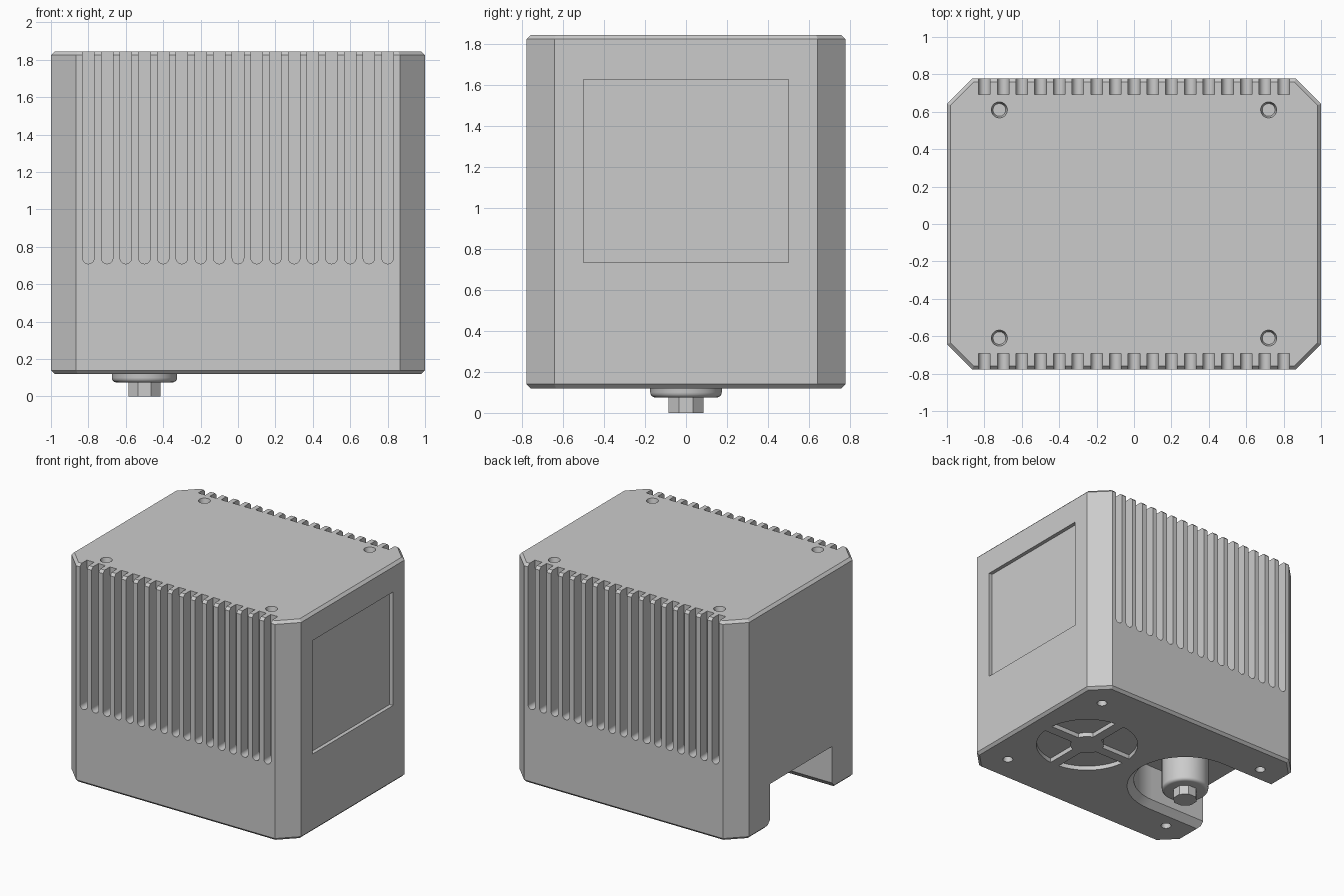
import bpy, bmesh
from math import sin, cos, pi, radians, asin

if "Cube" in bpy.data.objects:
    bpy.data.objects.remove(bpy.data.objects["Cube"])

grey = bpy.data.materials.new("housing grey")
grey.use_nodes = True
GREY = (0.6, 0.6, 0.6, 1)
grey.diffuse_color = GREY
grey.node_tree.nodes["Principled BSDF"].inputs["Base Color"].default_value = GREY

BOTTOM, TOP, HALF_X, HALF_Y = 0.12, 1.845, 1.0, 0.778
EDGE = 0.02


def loft(bm, rings):
    """Close a solid through rings of equally many points."""
    loops = [[bm.verts.new(p) for p in ring] for ring in rings]
    n = len(loops[0])
    for a, b in zip(loops, loops[1:]):
        for i in range(n):
            j = (i + 1) % n
            bm.faces.new((a[i], a[j], b[j], b[i]))
    bm.faces.new(loops[0][::-1])
    bm.faces.new(loops[-1])


def circle(x, y, z, r, n=32):
    return [(x + r * cos((i + 0.5) * 2 * pi / n),
             y + r * sin((i + 0.5) * 2 * pi / n), z) for i in range(n)]


def finish(name, bm):
    bmesh.ops.recalc_face_normals(bm, faces=bm.faces)
    mesh = bpy.data.meshes.new(name)
    bm.to_mesh(mesh)
    bm.free()
    mesh.materials.append(grey)
    ob = bpy.data.objects.new(name, mesh)
    bpy.context.collection.objects.link(ob)
    return ob


def smooth(ob):
    bpy.ops.object.select_all(action='DESELECT')
    ob.select_set(True)
    bpy.context.view_layer.objects.active = ob
    bpy.ops.object.shade_smooth_by_angle(angle=radians(30))


def cut(target, name, bm):
    cutter = finish(name, bm)
    cutter.hide_render = True
    mod = target.modifiers.new(name, 'BOOLEAN')
    mod.operation, mod.solver, mod.object = 'DIFFERENCE', 'EXACT', cutter
    bpy.context.view_layer.objects.active = target
    bpy.ops.object.modifier_apply(modifier=name)
    bpy.data.objects.remove(cutter)


# Housing: block with chamfered corners and chamfered rims
def outline(z, inset):
    x, y, c = HALF_X - inset, HALF_Y - inset, 0.135 - inset * 0.6
    return [(x, c - y, z), (x, y - c, z), (x - c, y, z), (c - x, y, z),
            (-x, y - c, z), (-x, c - y, z), (c - x, -y, z), (x - c, -y, z)]


bm = bmesh.new()
loft(bm, [outline(BOTTOM, EDGE), outline(BOTTOM + EDGE, 0),
          outline(TOP - EDGE, 0), outline(TOP, EDGE)])
housing = finish("housing", bm)

# Cooling slots, round at the lower end, front and back
bm = bmesh.new()
for side in (-1, 1):
    for k in range(-8, 9):
        x, r = k * 0.1, 0.031
        arc = [(x + r * cos(pi + i * pi / 12), 0.74 + r * sin(pi + i * pi / 12))
               for i in range(13)]
        profile = arc + [(x + r, TOP + 0.1), (x - r, TOP + 0.1)]
        loft(bm, [[(px, side * y, pz) for px, pz in profile] for y in (0.692, 0.9)])
cut(housing, "cooling_slots", bm)

# Recessed panel on the +x side
bm = bmesh.new()
loft(bm, [[(x, -0.5, 0.735), (x, 0.5, 0.735), (x, 0.5, 1.628), (x, -0.5, 1.628)]
          for x in (HALF_X - 0.03, HALF_X + 0.1)])
cut(housing, "side_panel_recess", bm)

# Screw holes in the top and bottom
bm = bmesh.new()
for sx in (-1, 1):
    for sy in (-1, 1):
        loft(bm, [circle(sx * 0.72, sy * 0.61, z, r, 24) for z, r in
                  ((TOP - 0.04, 0.034), (TOP, 0.043), (TOP + 0.05, 0.043))])
        loft(bm, [circle(sx * 0.775, sy * 0.55, z, r, 24) for z, r in
                  ((BOTTOM - 0.05, 0.038), (BOTTOM, 0.038), (BOTTOM + 0.04, 0.03))])
cut(housing, "screw_holes", bm)

# Fan grille: four ring sectors with straight spokes between them
bm = bmesh.new()
spoke = 0.04
for q in range(4):
    profile = []
    for r, flip in ((0.38, False), (0.125, True)):
        a0 = asin(spoke / r)
        angles = [a0 + (pi / 2 - 2 * a0) * i / 16 for i in range(17)]
        for a in (angles[::-1] if flip else angles):
            a += q * pi / 2
            profile.append((0.46 + r * cos(a), r * sin(a)))
    loft(bm, [[(x, y, z) for x, y in profile]
              for z in (BOTTOM - 0.05, BOTTOM + 0.035)])
cut(housing, "fan_grille", bm)


# Rounded notch below, open to the -x side, with a chamfered mouth
def notch(z, r):
    arc = [(-0.5 + r * cos(a), r * sin(a), z)
           for a in (-pi / 2 + i * pi / 32 for i in range(33))]
    return arc + [(-1.3, r, z), (-1.3, -r, z)]


NOTCH_TOP = 0.455
bm = bmesh.new()
loft(bm, [notch(BOTTOM - 0.05, 0.485), notch(BOTTOM + 0.05, 0.385),
          notch(NOTCH_TOP, 0.385)])
cut(housing, "drive_notch", bm)
smooth(housing)

# Motor boss hanging in the notch, with a rounded lower rim
bm = bmesh.new()
rim = [circle(-0.5, 0, 0.1 - 0.025 * cos(a), 0.15 + 0.025 * sin(a), 48)
       for a in (i * pi / 8 for i in range(5))]
loft(bm, rim + [circle(-0.5, 0, NOTCH_TOP + 0.01, 0.175, 48)])
smooth(finish("motor_boss", bm))

# Faceted drive shaft
bm = bmesh.new()
loft(bm, [circle(-0.5, 0, z, 0.092, 8) for z in (0, 0.1)])
finish("drive_shaft", bm)
